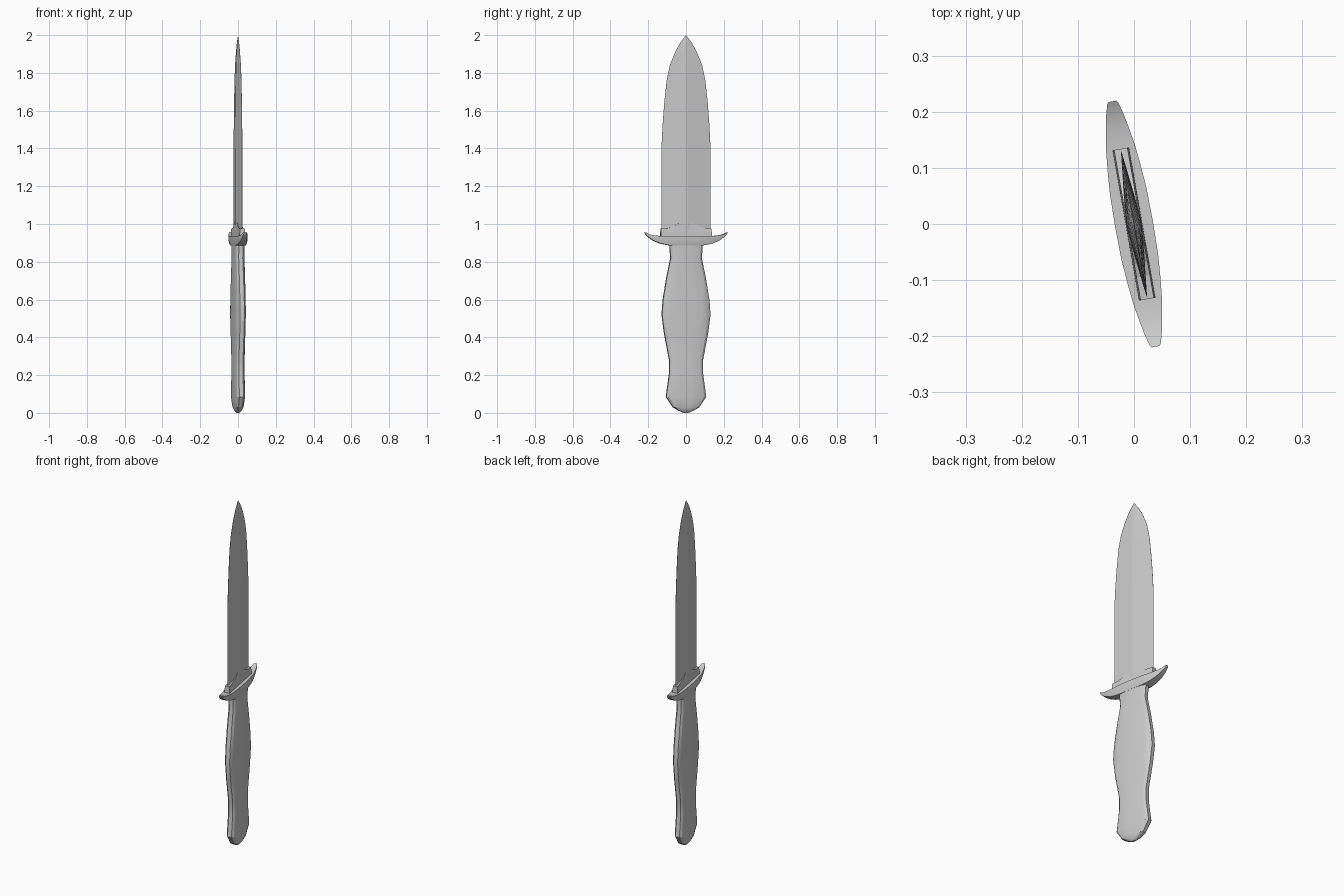
import bpy, bmesh, math
from mathutils import Matrix, Vector

if "Cube" in bpy.data.objects:
    bpy.data.objects.remove(bpy.data.objects["Cube"])

TURN = Matrix.Rotation(math.radians(10), 4, 'Z')   # whole knife is turned slightly


def loft(name, rings, smooth=None):
    """Skin a list of equal-length closed rings and cap both ends."""
    bm = bmesh.new()
    loops = [[bm.verts.new(TURN @ Vector(p)) for p in r] for r in rings]
    n = len(loops[0])
    for a, b in zip(loops, loops[1:]):
        for i in range(n):
            j = (i + 1) % n
            bm.faces.new((a[i], a[j], b[j], b[i]))
    bm.faces.new(loops[0][::-1])
    bm.faces.new(loops[-1])
    bmesh.ops.remove_doubles(bm, verts=bm.verts, dist=0.0002)
    bmesh.ops.recalc_face_normals(bm, faces=bm.faces)
    me = bpy.data.meshes.new(name)
    bm.to_mesh(me)
    bm.free()
    ob = bpy.data.objects.new(name, me)
    bpy.context.collection.objects.link(ob)
    if smooth:
        bpy.ops.object.select_all(action='DESELECT')
        ob.select_set(True)
        bpy.context.view_layer.objects.active = ob
        bpy.ops.object.shade_smooth_by_angle(angle=math.radians(smooth))
    return ob


def four_way(quarter, z):
    """Mirror a quarter section (from +x round to +y) into a full ring at height z."""
    half = quarter + [(-x, y) for x, y in reversed(quarter)]
    return [(x, y, z) for x, y in half + [(-x, -y) for x, y in half]]


# Handle: waisted grip with a narrow bevel round the broad faces (z, half width, half thickness)
grip = [(0.0, 0.012, 0.006), (0.012, 0.04, 0.017), (0.03, 0.07, 0.023), (0.085, 0.107, 0.028),
        (0.21, 0.09, 0.027), (0.28, 0.09, 0.027), (0.42, 0.117, 0.028), (0.52, 0.13, 0.029),
        (0.60, 0.124, 0.029), (0.72, 0.104, 0.028), (0.82, 0.083, 0.027), (0.875, 0.088, 0.028),
        (0.90, 0.088, 0.028)]
loft("handle", [four_way([(t, 0.25 * w), (0.93 * t, 0.65 * w), (0.76 * t, 0.88 * w), (0.4 * t, w)], z)
                for z, w, t in grip], 25)

# Guard: flat-topped crescent with upswept tips (y, half thickness, bottom z, top z)
half = [(0.0, 0.034, 0.885, 0.936), (0.06, 0.033, 0.885, 0.936), (0.1, 0.030, 0.888, 0.936),
        (0.14, 0.026, 0.897, 0.936), (0.175, 0.020, 0.911, 0.940), (0.2, 0.015, 0.928, 0.946),
        (0.218, 0.010, 0.945, 0.955), (0.222, 0.007, 0.953, 0.957)]
stations = [(-y, w, b, t) for y, w, b, t in half[:0:-1]] + half
loft("guard", [[(-0.85 * w, y, b), (0.85 * w, y, b), (w, y, b + 0.35 * (t - b)), (w, y, t),
                (-w, y, t), (-w, y, b + 0.35 * (t - b))] for y, w, b, t in stations], 25)

# Collar: thin block at the blade root rising to a central point (y, top z)
edge = [(0.0, 1.036), (0.02, 1.022), (0.045, 1.0), (0.07, 0.986), (0.095, 0.978), (0.136, 0.975)]
profile = [(-y, z) for y, z in edge[:0:-1]] + edge
loft("collar", [[(-0.015, y, 0.925), (0.015, y, 0.925), (0.0145, y, 0.955), (0.012, y, z),
                 (-0.012, y, z), (-0.0145, y, 0.955)] for y, z in profile])

# Blade: double-edged diamond section with a narrow central flat (z, half width, half thickness)
blade = [(0.93, 0.131, 0.0145), (1.42, 0.131, 0.0135), (1.52, 0.126, 0.013), (1.64, 0.117, 0.012),
         (1.76, 0.104, 0.0105), (1.84, 0.087, 0.009), (1.91, 0.059, 0.0065), (1.96, 0.031, 0.004),
         (2.0, 0.0, 0.0)]
loft("blade", [four_way([(t, min(0.007, 0.1 * w)), (0.0005 if w else 0.0, w)], z) for z, w, t in blade])
